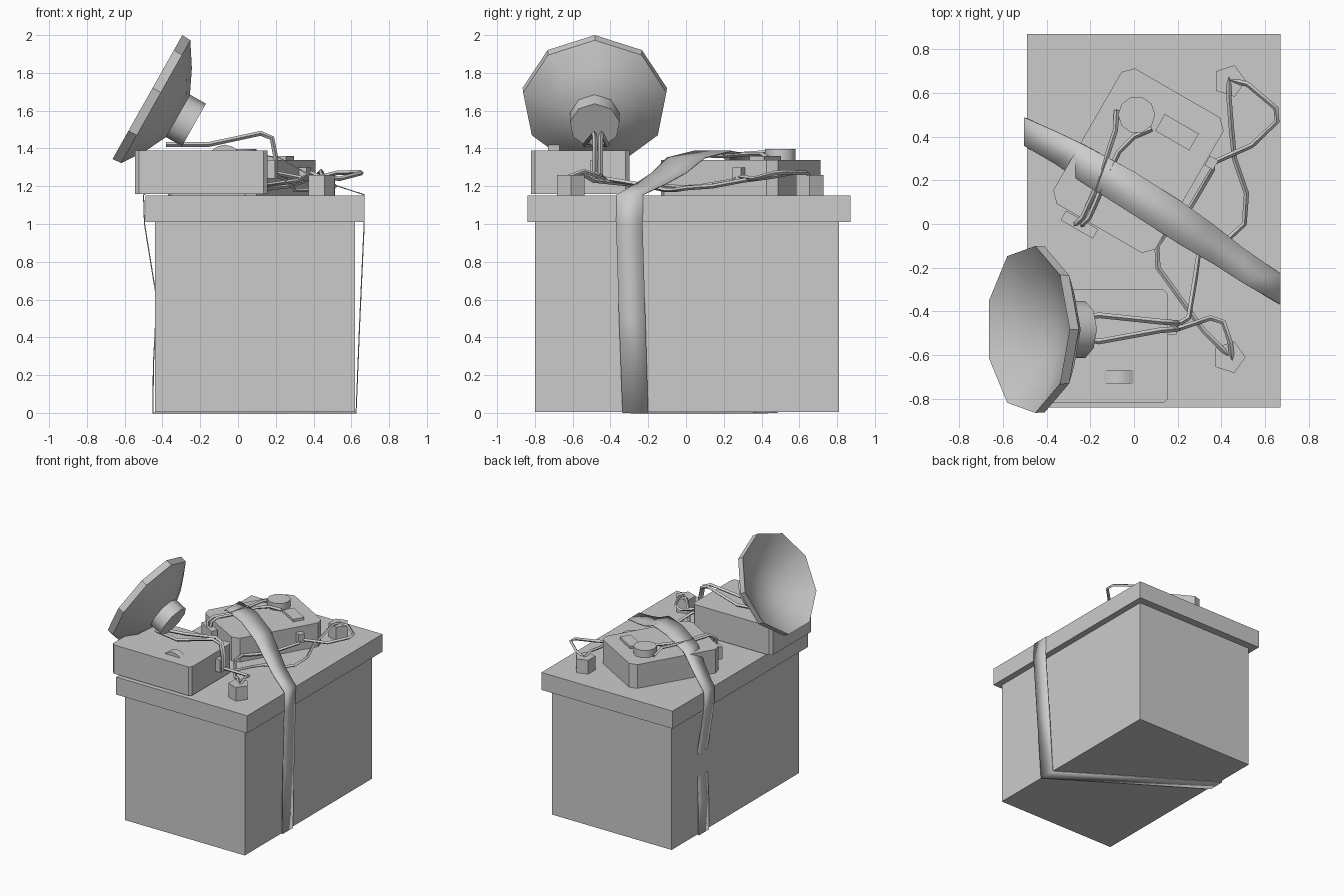
import bpy, bmesh, math
from mathutils import Vector, Matrix

if "Cube" in bpy.data.objects:
    bpy.data.objects.remove(bpy.data.objects["Cube"], do_unlink=True)

grey = bpy.data.materials.new("plain_grey")
grey.use_nodes = True
grey.diffuse_color = (0.6, 0.6, 0.6, 1)
grey.node_tree.nodes["Principled BSDF"].inputs["Base Color"].default_value = (0.6, 0.6, 0.6, 1)


def add(name, mesh, smooth=None):
    mesh.materials.clear()
    mesh.materials.append(grey)
    obj = bpy.data.objects.new(name, mesh)
    bpy.context.collection.objects.link(obj)
    if smooth:
        bpy.ops.object.select_all(action='DESELECT')
        obj.select_set(True)
        bpy.context.view_layer.objects.active = obj
        bpy.ops.object.shade_smooth_by_angle(angle=math.radians(smooth))
    return obj


def from_bm(name, bm, smooth=None):
    bmesh.ops.recalc_face_normals(bm, faces=bm.faces)
    mesh = bpy.data.meshes.new(name)
    bm.to_mesh(mesh)
    bm.free()
    return add(name, mesh, smooth)


def box(name, center, size, turn=0, corner=0):
    """Box turned about z, with optionally cut vertical corners."""
    bm = bmesh.new()
    bmesh.ops.create_cube(bm, size=1, matrix=Matrix.Diagonal((*size, 1)))
    if corner:
        edges = [e for e in bm.edges if abs(e.verts[0].co.z - e.verts[1].co.z) > 0.01]
        bmesh.ops.bevel(bm, geom=edges, offset=corner, segments=1, affect='EDGES')
    bm.transform(Matrix.Translation(center) @ Matrix.Rotation(math.radians(turn), 4, 'Z'))
    return from_bm(name, bm)


def lathe(name, profile, sides, matrix, start=0, smooth=None):
    """Turn (radius, height) points about the local z axis."""
    bm = bmesh.new()
    rings = []
    for r, h in profile:
        if r == 0:
            rings.append([bm.verts.new((0, 0, h))] * sides)
        else:
            angles = [math.radians(start) + math.tau * i / sides for i in range(sides)]
            rings.append([bm.verts.new((r * math.cos(a), r * math.sin(a), h)) for a in angles])
    for low, high in zip(rings, rings[1:]):
        for i in range(sides):
            j = (i + 1) % sides
            bm.faces.new(dict.fromkeys((low[i], low[j], high[j], high[i])))
    bm.transform(matrix)
    return from_bm(name, bm, smooth)


def wire(name, points, radius=0.012):
    curve = bpy.data.curves.new(name, 'CURVE')
    curve.dimensions = '3D'
    curve.bevel_depth = radius
    curve.bevel_resolution = 0
    curve.use_fill_caps = True
    spline = curve.splines.new('POLY')
    spline.points.add(len(points) - 1)
    for p, co in zip(spline.points, points):
        p.co = (*co, 1)
    temp = bpy.data.objects.new(name + "_path", curve)
    bpy.context.collection.objects.link(temp)
    bpy.context.view_layer.update()
    mesh = bpy.data.meshes.new_from_object(temp.evaluated_get(bpy.context.evaluated_depsgraph_get()))
    bpy.data.objects.remove(temp, do_unlink=True)
    return add(name, mesh, 60)


# Crate and lid
box("crate_body", (0.09, 0.005, 0.507), (1.06, 1.61, 1.006))
box("crate_lid", (0.09, 0.015, 1.08), (1.16, 1.71, 0.14))

# Siren box with its arched button
box("siren_box", (-0.195, -0.56, 1.275), (0.7, 0.52, 0.23), corner=0.02)
bm = bmesh.new()
for x, z in ((-0.145, 1.385), (-0.11, 1.41), (-0.07, 1.42), (-0.03, 1.41), (0.005, 1.385)):
    bm.verts.new((x, -0.73, z))
bm.faces.new(bm.verts)
bm.verts.ensure_lookup_table()
moved = bmesh.ops.extrude_face_region(bm, geom=bm.faces[:])["geom"]
bmesh.ops.translate(bm, vec=(0, 0.06, 0), verts=[v for v in moved if isinstance(v, bmesh.types.BMVert)])
from_bm("siren_button", bm, 50)

# Horn: nine-sided dish tilted upward, with a driver on its back
axis = Vector((0.87, 0, -0.49)).normalized()
up = Vector((0.49, 0, 0.87)).normalized()
side = axis.cross(up)
horn = Matrix.Translation((-0.485, -0.483, 1.662)) @ Matrix((up, side, axis)).transposed().to_4x4()
lathe("horn_dish", [(0, 0.15), (0.13, 0.135), (0.27, 0.075), (0.388, 0), (0.385, 0.05),
                    (0.26, 0.13), (0.124, 0.194), (0, 0.194)], 9, horn, smooth=35)
lathe("horn_driver", [(0, 0.18), (0.133, 0.18), (0.133, 0.287), (0, 0.287)], 9, horn, smooth=45)

# Control box turned on the lid, with dial and display
box("control_box", (0.02, 0.29, 1.245), (0.54, 0.716, 0.19), -30, 0.045)
lathe("control_dial", [(0, 1.33), (0.085, 1.33), (0.085, 1.398), (0, 1.398)], 10,
      Matrix.Translation((0.012, 0.5, 0)), smooth=45)
box("control_display", (0.197, 0.42, 1.348), (0.18, 0.088, 0.024), -30)

# Wire clips
box("siren_clip", (0.175, -0.473, 1.29), (0.04, 0.065, 0.1))
box("control_side_clip", (0.355, 0.28, 1.265), (0.045, 0.05, 0.07), -30)
box("control_front_clip", (-0.25, -0.003, 1.25), (0.17, 0.05, 0.1), -30)

# Five-sided terminals on the lid
for name, x, y, turn in (("front_terminal", 0.435, -0.61, 0), ("back_terminal", 0.437, 0.655, 0)):
    lathe(name, [(0, 1.14), (0.076, 1.14), (0.076, 1.26), (0, 1.26)], 5,
          Matrix.Translation((x, y, 0)), turn)

# Strap around everything: x, y, z and half width along y
path = [(-0.45, 0.42, 0.0, 0.065), (-0.448, 0.42, 0.25, 0.065), (-0.43, 0.42, 0.6, 0.065),
        (-0.495, 0.42, 1.0, 0.065), (-0.5, 0.422, 1.153, 0.065), (-0.36, 0.35, 1.26, 0.075),
        (-0.24, 0.28, 1.36, 0.088), (0, 0.14, 1.385, 0.1), (0.22, 0, 1.35, 0.1),
        (0.36, -0.09, 1.27, 0.09), (0.5, -0.19, 1.21, 0.08), (0.668, -0.297, 1.155, 0.07),
        (0.668, -0.3, 1.0, 0.07), (0.645, -0.285, 0.5, 0.07), (0.625, -0.268, 0, 0.068)]
bm = bmesh.new()
rows = [[bm.verts.new((x, y + s * w, z)) for s in (-1, 1)] for x, y, z, w in path]
rows.append(rows[0])
for a, b in zip(rows, rows[1:]):
    bm.faces.new((a[0], a[1], b[1], b[0]))
strap = from_bm("strap", bm, 35)
thick = strap.modifiers.new("thickness", 'SOLIDIFY')
thick.thickness = 0.006
thick.offset = 0

# Paired wires from horn to siren clip
for s, name in ((1, "horn_wire_left"), (-1, "horn_wire_right")):
    wire(name, [(-0.38, -0.478 + s * 0.02, 1.42), (-0.27, -0.478 + s * 0.04, 1.42),
                (-0.16, -0.478 + s * 0.06, 1.42), (0.12, -0.467 + s * 0.02, 1.48),
                (0.18, -0.467 + s * 0.015, 1.455), (0.2, -0.467 + s * 0.015, 1.35),
                (0.2, -0.467 + s * 0.015, 1.24)], 0.013)

# Wires between clips and terminals
wire("siren_to_front_terminal", [(0.2, -0.48, 1.27), (0.35, -0.43, 1.24), (0.41, -0.45, 1.25),
                                 (0.44, -0.54, 1.28), (0.45, -0.62, 1.25)])
wire("front_terminal_to_control", [(0.43, -0.6, 1.25), (0.39, -0.56, 1.27), (0.32, -0.49, 1.23),
                                   (0.11, -0.2, 1.2), (0.105, -0.1, 1.2), (0.16, -0.02, 1.19),
                                   (0.26, 0.08, 1.2), (0.36, 0.25, 1.23), (0.36, 0.28, 1.26)])
wire("control_to_back_terminal", [(0.36, 0.28, 1.25), (0.54, 0.36, 1.24), (0.655, 0.47, 1.27),
                                  (0.65, 0.53, 1.275), (0.52, 0.64, 1.27), (0.44, 0.66, 1.25)])
wire("siren_to_back_terminal", [(0.2, -0.46, 1.26), (0.25, -0.43, 1.24), (0.28, -0.25, 1.21),
                                (0.3, -0.11, 1.18), (0.44, -0.06, 1.18), (0.505, 0, 1.19),
                                (0.515, 0.14, 1.2), (0.46, 0.3, 1.23), (0.445, 0.45, 1.25),
                                (0.435, 0.58, 1.275), (0.435, 0.67, 1.25)])

# Wires from dial over the control box to its front clip
wire("dial_wire_left", [(-0.08, 0.52, 1.35), (-0.085, 0.43, 1.38), (-0.17, 0.17, 1.36),
                        (-0.235, 0.03, 1.37), (-0.265, 0.0, 1.34), (-0.27, 0, 1.25)])
wire("dial_wire_right", [(0.08, 0.435, 1.35), (0, 0.4, 1.37), (-0.07, 0.33, 1.37),
                         (-0.145, 0.17, 1.36), (-0.205, 0.03, 1.37), (-0.235, 0.0, 1.34),
                         (-0.24, -0.01, 1.25)])
